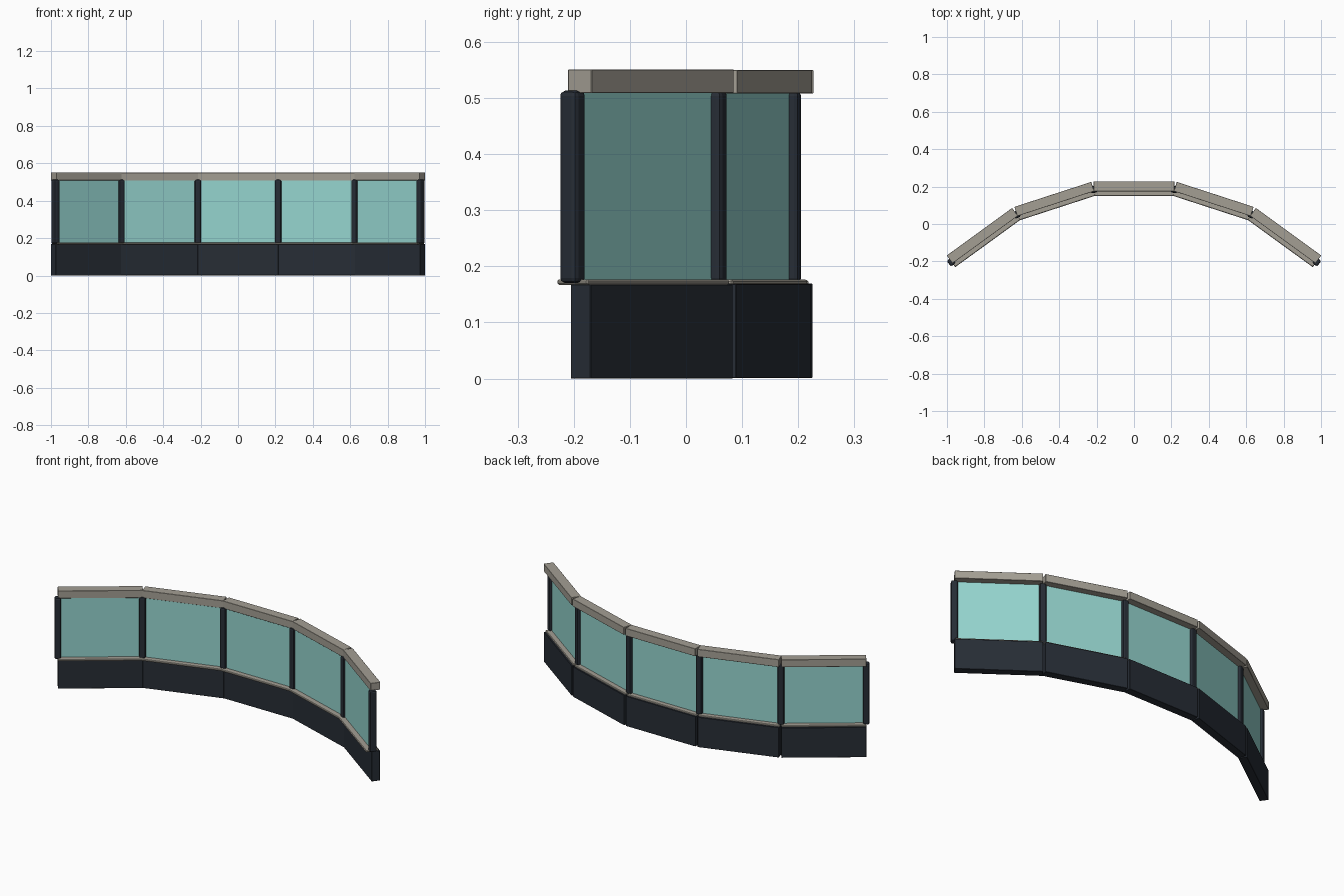
import bpy
from math import radians, sin, cos

if "Cube" in bpy.data.objects:
    bpy.data.objects.remove(bpy.data.objects["Cube"])

STEP = 18          # degrees between neighbouring panels
CHORD = 0.432      # panel length


def material(name, rgb):
    m = bpy.data.materials.new(name)
    m.diffuse_color = (*rgb, 1)
    m.use_nodes = True
    m.node_tree.nodes["Principled BSDF"].inputs["Base Color"].default_value = m.diffuse_color
    return m


DARK = material("dark_paint", (0.02, 0.026, 0.036))
STONE = material("warm_trim", (0.37, 0.345, 0.295))
GLASS = material("teal_glass", (0.30, 0.66, 0.62))


def box(name, loc, size, angle, mat, bevel=0.0, segments=1):
    bpy.ops.mesh.primitive_cube_add(size=1, location=loc, rotation=(0, 0, angle))
    o = bpy.context.object
    o.name = name
    o.scale = size
    bpy.ops.object.transform_apply(location=False, rotation=False, scale=True)
    o.data.materials.append(mat)
    if bevel:
        b = o.modifiers.new("bevel", 'BEVEL')
        b.width = bevel
        b.segments = segments
    return o


# Joint positions along the faceted arc, right half then mirrored
nodes = [(CHORD / 2, 0.185)]
for k in (1, 2):
    a = radians(STEP * k)
    x, y = nodes[-1]
    nodes.append((x + CHORD * cos(a), y - CHORD * sin(a)))
nodes = [(-x, y) for x, y in reversed(nodes)] + nodes


# Straight panels: (part, back/front offset range, z range, material, bevel)
parts = [
    ("base_wall", -0.004, 0.040, 0.0, 0.168, DARK, 0.001),
    ("sill", -0.035, 0.033, 0.167, 0.177, STONE, 0.003),
    ("glass_panel", -0.004, 0.004, 0.175, 0.512, GLASS, 0),
    ("top_rail", -0.010, 0.042, 0.509, 0.551, STONE, 0.001),
]
for i in range(5):
    angle = radians(STEP * (2 - i))
    (x0, y0), (x1, y1) = nodes[i], nodes[i + 1]
    lift = 0.0006 * (2 - abs(i - 2))   # tiny step keeps overlapping joints clean
    for name, f, b, z0, z1, mat, bev in parts:
        off = (f + b) / 2
        loc = ((x0 + x1) / 2 - sin(angle) * off,
               (y0 + y1) / 2 + cos(angle) * off,
               (z0 + z1) / 2 + (lift if name == "base_wall" else -lift))
        box(f"{name}_{i + 1}", loc, (CHORD, b - f, z1 - z0), angle, mat, bev)

# Rounded posts at every joint and at both ends
post_angles = [36, 27, 9, -9, -27, -36]
for i, (x, y) in enumerate(nodes):
    box(f"post_{i + 1}", (x, y, 0.3415), (0.034, 0.038, 0.343),
        radians(post_angles[i]), DARK, 0.009, 2)
